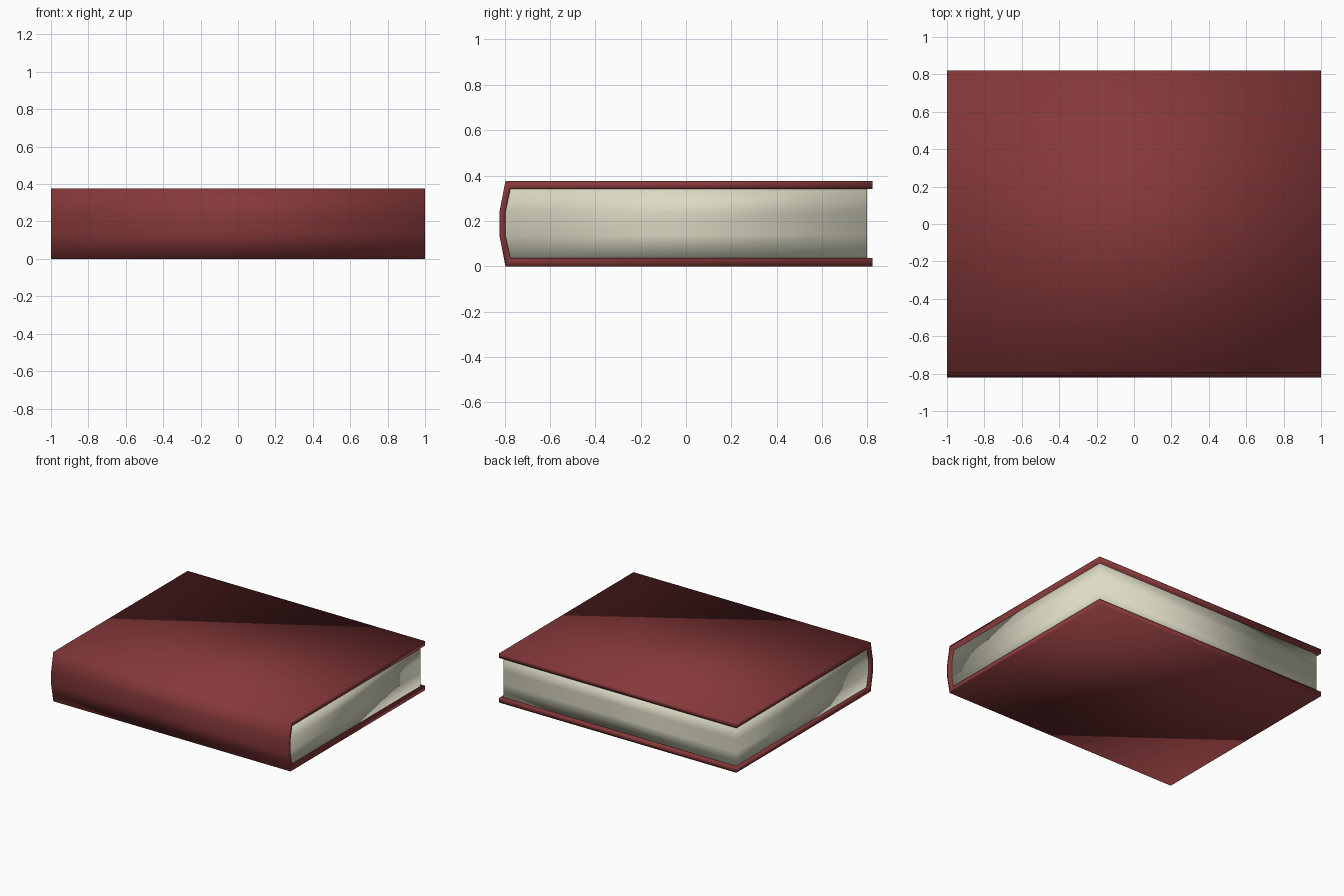
import bpy, bmesh

if "Cube" in bpy.data.objects:
    bpy.data.objects.remove(bpy.data.objects["Cube"])


def material(name, rgb):
    m = bpy.data.materials.new(name)
    m.diffuse_color = (*rgb, 1)
    m.use_nodes = True
    m.node_tree.nodes["Principled BSDF"].inputs["Base Color"].default_value = m.diffuse_color
    return m


def extrude_strip(name, side_a, side_b, half, mat):
    """Sweep a closed (y, z) section, given as two matching edge runs, along x."""
    bm = bmesh.new()
    n = len(side_a)
    a, b = [[[bm.verts.new((x, y, z)) for y, z in side] for x in (-half, half)]
            for side in (side_a, side_b)]
    for i in range(n - 1):
        for run in (a, b):
            bm.faces.new((run[0][i], run[0][i + 1], run[1][i + 1], run[1][i]))
        for e in (0, 1):
            bm.faces.new((a[e][i], a[e][i + 1], b[e][i + 1], b[e][i]))
    for i in (0, n - 1):
        bm.faces.new((a[0][i], a[1][i], b[1][i], b[0][i]))
    bmesh.ops.recalc_face_normals(bm, faces=bm.faces)
    for f in bm.faces:
        f.smooth = True
    me = bpy.data.meshes.new(name)
    bm.to_mesh(me)
    bm.free()
    me.materials.append(mat)
    ob = bpy.data.objects.new(name, me)
    bpy.context.collection.objects.link(ob)
    return ob


red = material("dark red cover", (0.24, 0.04, 0.042))
cream = material("cream paper", (0.72, 0.71, 0.56))

H = 0.376
mirror = lambda half: half + [(y, H - z) for y, z in reversed(half)]

# Cover: two boards joined by a faceted rounded spine
outer = mirror([(0.822, 0), (-0.796, 0), (-0.822, 0.135)])
inner = mirror([(0.822, 0.036), (-0.774, 0.036), (-0.796, 0.138)])
extrude_strip("cover", outer, inner, 1.0, red)

# Page block: fills the cover, set back from the board edges
spine_side = inner[1:5]
fore_edge = [(0.798, z) for _, z in spine_side]
extrude_strip("pages", spine_side, fore_edge, 0.98, cream)
